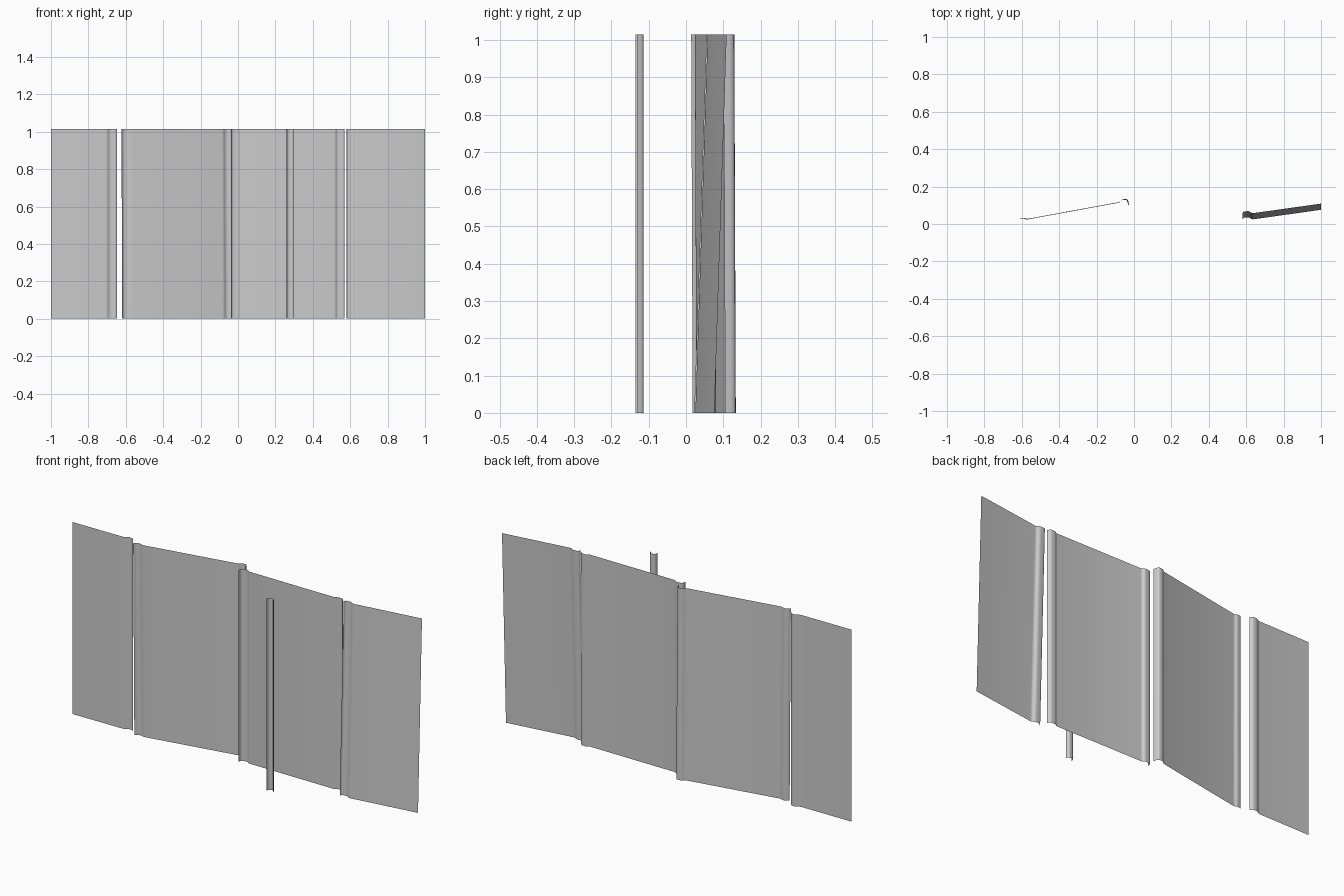
import bpy
import bmesh
from mathutils import Vector

cube = bpy.data.objects.get("Cube")
if cube:
    bpy.data.objects.remove(cube)

HEIGHT = 1.015

steel = bpy.data.materials.new("light grey steel")
steel.use_nodes = True
grey = (0.6, 0.6, 0.6, 1)
steel.diffuse_color = grey
steel.node_tree.nodes["Principled BSDF"].inputs["Base Color"].default_value = grey


def rounded(points, steps=3):
    """Round every inner corner of a profile with a small quadratic arc."""
    pts = [Vector(p) for p in points]
    out = [pts[0]]
    for a, b, c in zip(pts, pts[1:], pts[2:]):
        r = min((a - b).length, (c - b).length, 0.03) * 0.48
        start, end = b + (a - b).normalized() * r, b + (c - b).normalized() * r
        for i in range(steps + 1):
            t = i / steps
            out.append(start * (1 - t) ** 2 + b * 2 * t * (1 - t) + end * t * t)
    return out + [pts[-1]]


def sheet(name, profile, lean=(0, 0)):
    """Raise a thin open sheet from a plan profile, its top shifted by lean."""
    bm = bmesh.new()
    rows = []
    for x, y in rounded(profile):
        low = bm.verts.new((x, y, 0))
        high = bm.verts.new((x + lean[0], y + lean[1], HEIGHT))
        rows.append((low, high))
    for (a, b), (c, d) in zip(rows, rows[1:]):
        bm.faces.new((a, c, d, b))
    mesh = bpy.data.meshes.new(name)
    bm.to_mesh(mesh)
    bm.free()
    mesh.materials.append(steel)
    obj = bpy.data.objects.new(name, mesh)
    bpy.context.collection.objects.link(obj)
    bpy.context.view_layer.objects.active = obj
    obj.select_set(True)
    bpy.ops.object.shade_smooth_by_angle(angle=0.7)
    obj.select_set(False)


# Outer panel with a hooked lip at its inner edge
sheet("right_end_panel", [(-1, 0.045), (-0.7, 0.047), (-0.685, 0.06),
                          (-0.657, 0.06), (-0.648, 0.045)])

# Wide slanted panel with a lip at both edges
sheet("right_middle_panel", [(-0.619, 0.018), (-0.608, 0.032), (-0.585, 0.034),
                             (-0.573, 0.027), (-0.075, 0.118), (-0.063, 0.132),
                             (-0.033, 0.135), (-0.027, 0.105)], (-0.004, -0.004))

# Wide straight panel with a lip at both edges
sheet("left_middle_panel", [(-0.037, 0.055), (-0.034, 0.079), (0.003, 0.081),
                            (0.012, 0.07), (0.52, 0.067), (0.53, 0.077),
                            (0.56, 0.077), (0.569, 0.062)])

# Outer panel leaning back
sheet("left_end_panel", [(0.58, 0.022), (0.585, 0.034), (0.617, 0.036),
                         (0.63, 0.024), (1, 0.076)], (0, 0.033))

# Narrow free-standing joint strip in front
sheet("joint_strip", [(0.26, -0.135), (0.264, -0.115),
                      (0.292, -0.113), (0.297, -0.13)])
